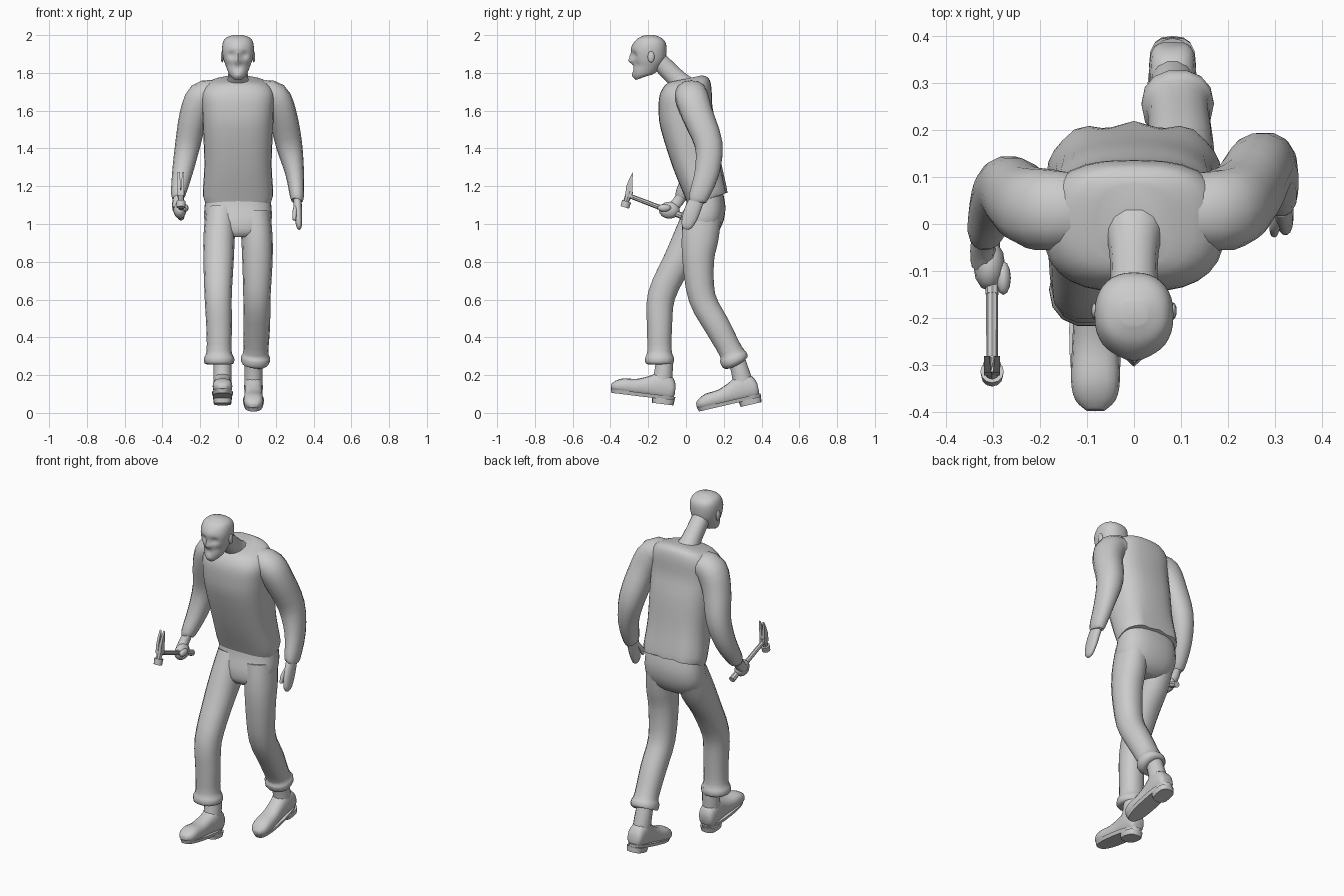
import bpy, bmesh, math
from mathutils import Vector, Matrix


def smooth_rows(rows, steps):
    """Catmull-Rom interpolation of section tuples."""
    out = []
    for i in range(len(rows) - 1):
        a, b, c, d = (rows[max(i - 1, 0)], rows[i], rows[i + 1], rows[min(i + 2, len(rows) - 1)])
        for k in range(steps):
            t = k / steps
            out.append([0.5 * (2 * q + (r - p) * t + (2 * p - 5 * q + 4 * r - s) * t * t
                        + (3 * q - p - 3 * r + s) * t ** 3) for p, q, r, s in zip(a, b, c, d)])
    return out + [list(rows[-1])]


def finish(name, bm, angle=50):
    bmesh.ops.recalc_face_normals(bm, faces=bm.faces[:])
    mesh = bpy.data.meshes.new(name)
    bm.to_mesh(mesh)
    bm.free()
    ob = bpy.data.objects.new(name, mesh)
    bpy.context.collection.objects.link(ob)
    bpy.ops.object.select_all(action='DESELECT')
    bpy.context.view_layer.objects.active = ob
    ob.select_set(True)
    bpy.ops.object.shade_smooth_by_angle(angle=math.radians(angle))
    return ob


def skin(name, rings):
    bm = bmesh.new()
    rows = [[bm.verts.new(p) for p in r] for r in rings]
    n = len(rows[0])
    for a, b in zip(rows, rows[1:]):
        for i in range(n):
            j = (i + 1) % n
            bm.faces.new((a[i], a[j], b[j], b[i]))
    bm.faces.new(rows[0])
    bm.faces.new(rows[-1])
    return finish(name, bm)


def circle(n, p):
    pts = []
    for i in range(n):
        a = 2 * math.pi * i / n
        c, s = math.cos(a), math.sin(a)
        pts.append((math.copysign(abs(c) ** (2 / p), c), math.copysign(abs(s) ** (2 / p), s)))
    return pts


def band(name, rows, n=16, p=2.0, steps=3, cx=0, warp=None):
    """Rings spanned between two points (zf, yf) and (zb, yb), half width rx."""
    rings = []
    for zf, yf, zb, yb, rx in smooth_rows(rows, steps):
        ring = []
        for c, s in circle(n, p):
            t = (s + 1) / 2
            v = Vector((cx + rx * c, yf + (yb - yf) * t, zf + (zb - zf) * t))
            ring.append(warp(v) if warp else v)
        rings.append(ring)
    return skin(name, rings)


def tube(name, rows, n=14, p=2.2, steps=3):
    """Rings square to a path: x, y, z, side radius, depth radius."""
    rows = smooth_rows(rows, steps)
    pts = [Vector(r[:3]) for r in rows]
    rings = []
    for i, r in enumerate(rows):
        t = (pts[min(i + 1, len(pts) - 1)] - pts[max(i - 1, 0)]).normalized()
        v = (Vector((0, 1, 0)) - t * t.y).normalized()
        u = v.cross(t)
        rings.append([pts[i] + u * c * r[3] + v * s * r[4] for c, s in circle(n, p)])
    return skin(name, rings)


def rod(name, a, b, r1, r2, n=10):
    a, b = Vector(a), Vector(b)
    bm = bmesh.new()
    m = Matrix.Translation((a + b) / 2) @ (b - a).to_track_quat('Z', 'Y').to_matrix().to_4x4()
    bmesh.ops.create_cone(bm, cap_ends=True, segments=n, radius1=r1, radius2=r2,
                          depth=(b - a).length, matrix=m)
    return finish(name, bm, 40)


def ball(name, loc, size):
    bm = bmesh.new()
    m = Matrix.Translation(loc) @ Matrix.Diagonal((*size, 1))
    bmesh.ops.create_uvsphere(bm, u_segments=12, v_segments=8, radius=1, matrix=m)
    return finish(name, bm)


# shirt, with soft folds at the back of the hem
def folds(v):
    if v.y > 0.12 and v.z < 1.35:
        v.y += 0.008 * math.cos(v.x * 55) * (1.35 - v.z) / 0.2
    return v


band("shirt", [(1.09, .015, 1.165, .212, .178), (1.14, -.005, 1.20, .208, .186),
               (1.3, -.07, 1.33, .185, .178), (1.5, -.133, 1.5, .165, .185),
               (1.6, -.145, 1.62, .14, .19), (1.68, -.14, 1.72, .135, .19),
               (1.73, -.115, 1.772, .12, .15), (1.75, -.09, 1.787, .085, .08)],
     n=28, p=2.7, warp=folds)

# head with sculpted brow, eye sockets, nose and mouth
BUMPS = [(0, 1.935, -.008, .035), (.034, 1.895, .016, .018), (-.034, 1.895, .016, .018),
         (0, 1.865, -.022, .016), (0, 1.89, -.012, .013), (0, 1.828, .008, .016),
         (0, 1.785, -.010, .022), (.05, 1.84, .010, .022), (-.05, 1.84, .010, .022)]


def face(v):
    if v.y < -0.19:
        v.y += sum(a * math.exp(-((v.x - x) ** 2 + (v.z - z) ** 2) / (r * r)) for x, z, a, r in BUMPS)
    return v


band("head", [(1.763, -.262, 1.775, -.225, .022), (1.785, -.275, 1.795, -.17, .045),
              (1.83, -.282, 1.83, -.135, .062), (1.87, -.283, 1.87, -.11, .076),
              (1.92, -.285, 1.92, -.103, .084), (1.96, -.272, 1.96, -.108, .08),
              (1.985, -.25, 1.985, -.13, .064), (2.0, -.215, 2.0, -.165, .028)],
     n=36, p=2.3, steps=5, warp=face)
for s in (-1, 1):
    ball("ear", (s * .083, -.185, 1.885), (.008, .018, .03))
tube("neck", [(0, .01, 1.71, .075, .07), (0, -.04, 1.76, .056, .054),
              (0, -.10, 1.82, .05, .05), (0, -.16, 1.88, .05, .05)])

# trousers
band("trouser_seat", [(1.19, .01, 1.19, .19, .165), (1.1, 0, 1.1, .208, .176),
                      (1.02, -.02, 1.02, .2, .178), (.96, -.02, .96, .17, .15),
                      (.93, .0, .93, .13, .08)], n=24, p=2.5)
tube("left_trouser_leg", [(.09, .09, 1.06, .082, .10), (.1, .075, .93, .083, .10),
                          (.103, .065, .8, .08, .085), (.1, .085, .61, .072, .074),
                          (.1, .165, .46, .07, .07), (.095, .235, .33, .066, .064),
                          (.093, .25, .295, .076, .076), (.093, .262, .268, .074, .073),
                          (.092, .266, .26, .05, .05)])
tube("right_trouser_leg", [(-.09, .09, 1.06, .082, .10), (-.1, .03, .93, .083, .098),
                           (-.103, -.045, .8, .08, .08), (-.105, -.13, .62, .072, .075),
                           (-.1, -.14, .46, .068, .068), (-.1, -.14, .33, .066, .066),
                           (-.1, -.14, .29, .08, .078), (-.1, -.14, .262, .076, .074),
                           (-.1, -.14, .255, .05, .05)])


# boots: one shape, placed twice
def boot(side, loc, pitch):
    parts = [
        band(side + "_boot", [(.04, .078, .085, .078, .03), (.008, .06, .125, .06, .046),
                              (.005, 0, .155, 0, .05), (.01, -.07, .125, -.06, .047),
                              (.01, -.13, .098, -.13, .05), (.012, -.2, .092, -.2, .052),
                              (.018, -.24, .075, -.24, .043), (.03, -.262, .055, -.262, .02)],
             n=16, p=2.5),
        band(side + "_boot_shaft", [(.09, -.055, .09, .06, .048), (.15, -.045, .15, .055, .048),
                                    (.23, -.045, .24, .045, .045)], n=14),
        band(side + "_boot_sole", [(.008, -.255, .008, .08, .05), (.028, -.262, .028, .084, .056)],
             n=24, p=2.6, steps=1),
        band(side + "_boot_heel", [(-.018, -.035, -.018, .078, .046), (.012, -.04, .012, .082, .05)],
             n=16, p=2.8, steps=1)]
    for ob in parts:
        ob.data.transform(Matrix.Translation(loc) @ Matrix.Rotation(math.radians(pitch), 4, 'X'))


boot("left", (.082, .32, .057), 13)
boot("right", (-.082, -.142, .067), -7)

# left arm, hanging, with a flat open hand
tube("left_sleeve", [(.12, .03, 1.69, .07, .08), (.19, .03, 1.672, .082, .088),
                     (.235, .06, 1.58, .076, .084), (.27, .12, 1.42, .07, .075),
                     (.3, .11, 1.27, .05, .066), (.313, .065, 1.14, .036, .052),
                     (.314, .06, 1.125, .025, .04)])
tube("left_hand", [(.31, .075, 1.16, .022, .034), (.316, .045, 1.1, .022, .042),
                   (.32, .022, 1.04, .02, .042), (.323, .005, .99, .015, .03),
                   (.323, .0, .972, .006, .012)])
tube("left_thumb", [(.308, .03, 1.1, .012, .016), (.3, -.005, 1.06, .012, .014),
                    (.298, -.02, 1.02, .008, .009)], n=8)

# right arm, bent forward, with a fist
tube("right_sleeve", [(-.12, .03, 1.69, .07, .08), (-.19, .03, 1.672, .082, .088),
                      (-.235, .045, 1.57, .076, .08), (-.268, .075, 1.41, .066, .07),
                      (-.295, .045, 1.27, .054, .06), (-.317, -.015, 1.155, .038, .044),
                      (-.318, -.022, 1.14, .025, .03)])
tube("right_wrist", [(-.313, -.01, 1.17, .025, .03), (-.322, -.045, 1.115, .026, .03),
                     (-.318, -.08, 1.08, .03, .03)], n=10)
ball("right_fist", (-.308, -.088, 1.073), (.034, .055, .045))
ball("right_thumb", (-.278, -.115, 1.085), (.016, .036, .02))

# hammer
HX = -.302
rod("hammer_grip", (HX, -.0, 1.035), (HX, -.15, 1.092), .018, .014, 8)
rod("hammer_handle", (HX, -.14, 1.088), (HX, -.315, 1.155), .013, .012, 8)
rod("hammer_neck", (HX, -.297, 1.175), (HX, -.318, 1.115), .019, .015, 8)
rod("hammer_face", (HX, -.314, 1.12), (HX, -.324, 1.088), .025, .023, 12)
PROFILE = [(-.281, 1.275), (-.300, 1.24), (-.316, 1.2), (-.322, 1.15), (-.285, 1.14), (-.284, 1.19)]
for s in (-1, 1):
    bm = bmesh.new()
    rows = []
    for inner, outer in ((True, 0), (False, 1)):
        rows.append([bm.verts.new((HX + s * ((.001 if inner else .017) + max(0, z - 1.19) * (.06 if inner else 0)),
                                   y, z)) for y, z in PROFILE])
    bm.faces.new(rows[0])
    bm.faces.new(rows[1])
    for i in range(len(PROFILE)):
        j = (i + 1) % len(PROFILE)
        bm.faces.new((rows[0][i], rows[0][j], rows[1][j], rows[1][i]))
    finish("hammer_claw", bm, 30)
